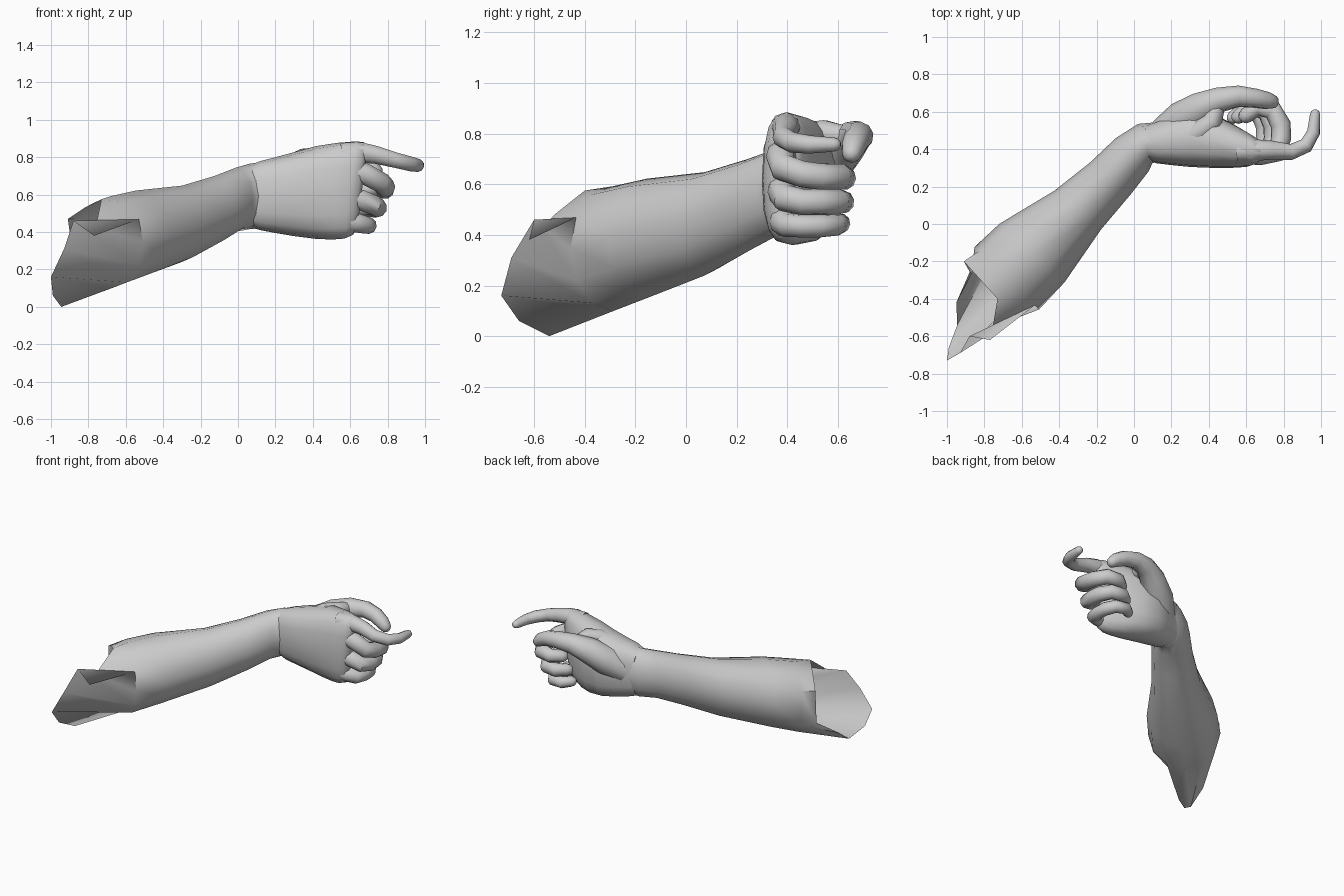
import bpy, math
from mathutils import Vector

if "Cube" in bpy.data.objects:
    bpy.data.objects.remove(bpy.data.objects["Cube"])


def skin(name, rings, cap_start=True, cap_end=True):
    """Join equal-sized rings of points into one smooth surface."""
    n = len(rings[0])
    verts = [tuple(p) for r in rings for p in r]
    faces = []
    for i in range(len(rings) - 1):
        for j in range(n):
            k = (j + 1) % n
            faces.append((i*n + j, i*n + k, (i+1)*n + k, (i+1)*n + j))
    if cap_start:
        faces.append(tuple(reversed(range(n))))
    if cap_end:
        faces.append(tuple(range(len(verts) - n, len(verts))))
    me = bpy.data.meshes.new(name)
    me.from_pydata(verts, [], faces)
    ob = bpy.data.objects.new(name, me)
    bpy.context.collection.objects.link(ob)
    bpy.ops.object.select_all(action='DESELECT')
    ob.select_set(True)
    bpy.context.view_layer.objects.active = ob
    bpy.ops.object.mode_set(mode='EDIT')
    bpy.ops.mesh.select_all(action='SELECT')
    bpy.ops.mesh.normals_make_consistent(inside=False)
    bpy.ops.object.mode_set(mode='OBJECT')
    bpy.ops.object.shade_smooth_by_angle(angle=math.radians(50))
    return ob


def finger(name, path, radii, n=10):
    """Tube along a path with a rounded tip."""
    pts = [Vector(p) for p in path]
    d = (pts[-1] - pts[-2]).normalized()
    r = radii[-1]
    pts += [pts[-1] + d*r*0.6, pts[-1] + d*r*0.95]
    radii = list(radii) + [r*0.8, r*0.35]
    tan = [(pts[min(i+1, len(pts)-1)] - pts[max(i-1, 0)]).normalized()
           for i in range(len(pts))]
    side = tan[0].cross(Vector((0, 0, 1))).normalized()
    rings = []
    for i, p in enumerate(pts):
        if i:
            side = tan[i-1].rotation_difference(tan[i]) @ side
        up = tan[i].cross(side)
        rings.append([p + radii[i]*(side*math.cos(a) + up*math.sin(a))
                      for a in (2*math.pi*j/n for j in range(n))])
    return skin(name, rings)


# Forearm: open, torn elbow rim followed by oval rings (x, y, half width, z low, z high, heading)
rim = [(-.73, -.40, .575), (-.75, -.52, .48), (-.77, -.62, .38), (-.88, -.60, .46),
       (-.93, -.69, .31), (-1, -.73, .16), (-.99, -.66, .06), (-.945, -.54, 0),
       (-.95, -.42, .09), (-.87, -.27, .20), (-.91, -.20, .47), (-.82, -.30, .53)]
sections = [(-.68, -.29, .240, .098, .592, 46),
            (-.545, -.155, .234, .150, .622, 48),
            (-.30, .075, .162, .240, .648, 50),
            (-.125, .245, .138, .335, .700, 52),
            (-.01, .37, .125, .403, .745, 45),
            (.06, .43, .112, .415, .765, 20),
            (.13, .44, .105, .420, .775, 0)]
rings = [rim]
for x, y, w, lo, hi, head in sections:
    h = math.radians(head)
    px, py = math.sin(h), -math.cos(h)
    rings.append([(x + px*w*math.sin(a), y + py*w*math.sin(a),
                   (lo+hi)/2 + (hi-lo)/2*math.cos(a))
                  for a in (2*math.pi*j/12 for j in range(12))])
skin("forearm", rings, cap_start=False, cap_end=False)

# Palm: squarish rings (x, y min, y max, z min, z max, lean)
palm = [(.06, .345, .53, .43, .755, 0), (.12, .325, .55, .41, .78, 0),
        (.20, .315, .585, .395, .80, 0), (.30, .305, .615, .378, .827, 0),
        (.42, .30, .59, .363, .86, 0), (.52, .30, .54, .36, .877, .05),
        (.60, .305, .49, .365, .885, .12), (.645, .32, .46, .385, .88, .12),
        (.665, .35, .44, .43, .85, .12)]


def power(v):
    return math.copysign(abs(v)**0.75, v)


rings = []
for x, y0, y1, z0, z1, lean in palm:
    ring = []
    for j in range(16):
        a = 2*math.pi*j/16
        dz = (z1-z0)/2*power(math.sin(a))
        ring.append((x + lean*dz, (y0+y1)/2 + (y1-y0)/2*power(math.cos(a)),
                     (z0+z1)/2 + dz))
    rings.append(ring)
skin("palm", rings)

# Half-extended index finger
finger("index_finger",
       [(.55, .39, .82), (.66, .395, .825), (.74, .395, .812), (.84, .385, .785),
        (.92, .42, .765), (.96, .49, .757), (.968, .585, .757)],
       [.06, .057, .05, .043, .041, .036, .028])

# Three curled fingers
finger("middle_finger",
       [(.58, .38, .73), (.68, .375, .71), (.765, .385, .665), (.787, .46, .64),
        (.785, .53, .63), (.74, .61, .63), (.66, .625, .625), (.60, .58, .62)],
       [.06, .06, .056, .054, .054, .053, .048, .042])
finger("ring_finger",
       [(.57, .38, .59), (.66, .38, .57), (.725, .39, .545), (.745, .46, .53),
        (.74, .53, .53), (.70, .605, .53), (.62, .62, .53), (.56, .575, .53)],
       [.06, .058, .054, .052, .052, .05, .046, .04])
finger("little_finger",
       [(.55, .38, .46), (.63, .385, .45), (.68, .40, .438), (.697, .46, .435),
        (.693, .53, .435), (.655, .595, .44), (.58, .61, .445), (.53, .57, .45)],
       [.06, .055, .048, .045, .045, .043, .04, .035])

# Thumb curving above the palm
finger("thumb",
       [(.16, .48, .60), (.26, .56, .68), (.36, .62, .745), (.46, .665, .785),
        (.56, .683, .79), (.65, .672, .775), (.71, .66, .745), (.735, .655, .725)],
       [.09, .10, .088, .068, .058, .052, .047, .04])

# Web of flesh between thumb and index finger
finger("thumb_web",
       [(.28, .45, .75), (.36, .50, .79), (.42, .55, .80), (.44, .62, .79)],
       [.06, .06, .055, .045])
